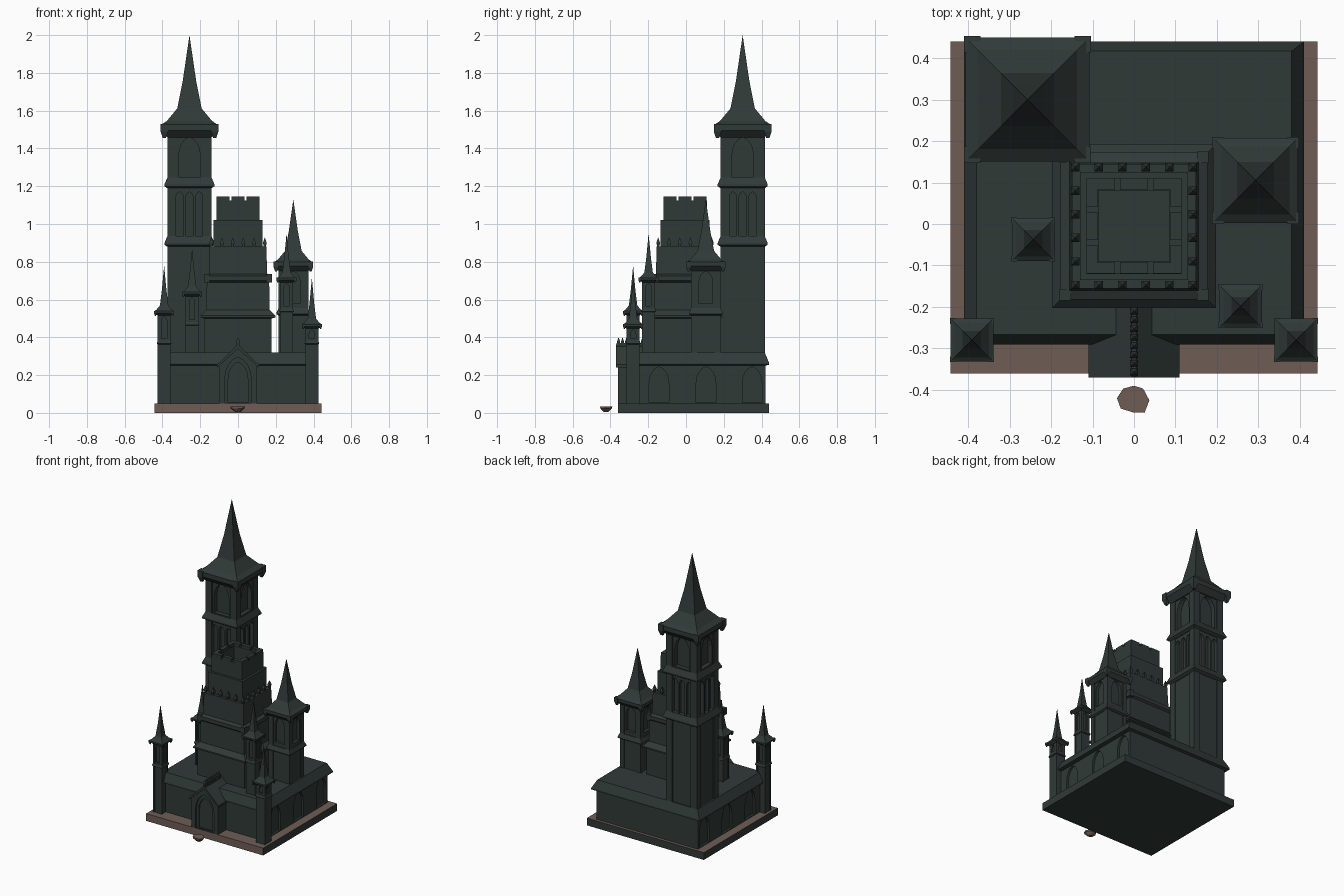
import bpy, bmesh, math
from mathutils import Vector, Matrix

if "Cube" in bpy.data.objects:
    bpy.data.objects.remove(bpy.data.objects["Cube"])


def material(name, rgb):
    m = bpy.data.materials.new(name)
    m.diffuse_color = (*rgb, 1)
    m.use_nodes = True
    m.node_tree.nodes["Principled BSDF"].inputs["Base Color"].default_value = m.diffuse_color
    return m


STONE = material("dark green stone", (0.030, 0.042, 0.039))
EARTH = material("brown earth", (0.156, 0.107, 0.089))


def finish(name, bm, mats=(STONE,)):
    bmesh.ops.recalc_face_normals(bm, faces=bm.faces)
    me = bpy.data.meshes.new(name)
    bm.to_mesh(me)
    bm.free()
    ob = bpy.data.objects.new(name, me)
    bpy.context.collection.objects.link(ob)
    for m in mats:
        me.materials.append(m)
    return ob


def add_loft(bm, cx, cy, rings):
    """Stack of rectangles (half x, half y, z), capped; zero size makes a tip."""
    prev = None
    for hx, hy, z in rings:
        if hx == 0:
            cur = [bm.verts.new((cx, cy, z))]
        else:
            cur = [bm.verts.new((cx + sx * hx, cy + sy * hy, z))
                   for sx, sy in ((-1, -1), (1, -1), (1, 1), (-1, 1))]
        if prev is None:
            bm.faces.new(cur)
        elif len(prev) > 1:
            for i in range(4):
                j = (i + 1) % 4
                top = [cur[j], cur[i]] if len(cur) == 4 else cur
                bm.faces.new([prev[i], prev[j]] + top)
        prev = cur
    if len(prev) == 4:
        bm.faces.new(prev)


def add_box(bm, cx, cy, hx, hy, z0, z1):
    add_loft(bm, cx, cy, [(hx, hy, z0), (hx, hy, z1)])


def loft(name, cx, cy, rings, mats=(STONE,)):
    bm = bmesh.new()
    add_loft(bm, cx, cy, rings)
    return finish(name, bm, mats)


def add_prism(bm, pts, origin, angle, d0, d1):
    """Extrude a profile (u, z) along the outward normal; angle 0 faces -y."""
    rot = Matrix.Rotation(angle, 3, 'Z')
    loops = [[bm.verts.new(Vector(origin) + rot @ Vector((u, -d, z))) for u, z in pts]
             for d in (d0, d1)]
    n = len(pts)
    bm.faces.new(loops[0])
    bm.faces.new(loops[1])
    for i in range(n):
        j = (i + 1) % n
        bm.faces.new((loops[0][i], loops[0][j], loops[1][j], loops[1][i]))


def arch(u, w, z0, z1):
    """Pointed arch outline of half width w."""
    rise = min(w * 1.7, (z1 - z0) * 0.6)
    pts = [(u - w, z0), (u + w, z0)]
    side = [(1, 0), (0.93, 0.35), (0.72, 0.65), (0.4, 0.87)]
    pts += [(u + w * a, z1 - rise + rise * b) for a, b in side]
    pts += [(u, z1)]
    pts += [(u - w * a, z1 - rise + rise * b) for a, b in reversed(side)]
    return pts


def carve(ob, cutter_bm):
    cutter = finish("arch_cutter", cutter_bm)
    mod = ob.modifiers.new("arches", 'BOOLEAN')
    mod.operation, mod.solver, mod.object = 'DIFFERENCE', 'EXACT', cutter
    bpy.context.view_layer.objects.active = ob
    bpy.ops.object.modifier_apply(modifier=mod.name)
    bpy.data.objects.remove(cutter)


def tower(name, x, y, h, z0, ze, he, tip, band, windows):
    """Square tower with string course, carved arches and swept spire."""
    s = he / 0.15
    c = h - 0.06 * h                       # recessed panel between the corner piers
    body = loft(name + "_body", x, y, [(c, c, z0), (c, c, ze)])
    cut = bmesh.new()
    for k in range(4):
        for u, w, a, b, depth in windows:
            add_prism(cut, arch(u, w, a, b), (x, y, 0), k * math.pi / 2, c - depth, c + 0.05)
    carve(body, cut)
    trim = bmesh.new()
    p = h * 0.2
    for sx in (-1, 1):
        for sy in (-1, 1):
            add_box(trim, x + sx * (h - p), y + sy * (h - p), p, p, z0, ze)
    for z in band:                         # sloped string courses
        add_loft(trim, x, y, [(h, h, z - .02 * s), (h * 1.13, h * 1.13, z - .01 * s),
                              (h * 1.13, h * 1.13, z), (h, h, z + .035 * s)])
    finish(name + "_piers", trim)
    roof = bmesh.new()
    e = he * 0.975
    add_loft(roof, x, y, [(h, h, ze - .04 * s), (e, e, ze - .005 * s), (e, e, ze + .025 * s),
                          (he * .78, he * .78, ze + .045 * s), (he * .42, he * .42, ze + .11 * s),
                          (he * .23, he * .23, ze + .11 * s + (tip - ze - .11 * s) * .38),
                          (0, 0, tip)])
    b = he * 0.13                          # corner blocks and brackets of the eaves
    for sx in (-1, 1):
        for sy in (-1, 1):
            add_loft(roof, x + sx * (he - b), y + sy * (he - b),
                     [(b * .4, b * .4, ze - .045 * s), (b, b, ze - .01 * s), (b, b, ze + .03 * s)])
    finish(name + "_spire", roof)


# Plinth: brown on top and front, stone elsewhere
plinth = loft("plinth", 0, 0.04, [(.443, .4, 0), (.443, .4, .05)], (STONE, EARTH))
for f in plinth.data.polygons:
    f.material_index = int(f.normal.z > .5 or f.normal.y < -.5)

# Lower hall with sloped eaves and blind arches on both sides
hall = loft("lower_hall", 0, .075, [(.385, .345, .045), (.385, .345, .25), (.41, .365, .255),
                                    (.41, .365, .265), (.38, .342, .32)])
cut = bmesh.new()
for side in (-1, 1):
    for yc in (-.143, .106, .35):
        add_prism(cut, arch(side * (yc - .075), .052, .055, .245), (0, .075, 0),
                  side * math.pi / 2, .37, .395)
carve(hall, cut)

# Towers and turrets
tower("great_tower", -.257, .30, .117, .3, 1.5, .153, 2.0, (.90, 1.21),
      [(u, .02, .93, 1.17, .02) for u in (-.052, 0, .052)] + [(0, .056, 1.25, 1.46, .03)])
tower("side_tower", .293, .105, .079, .3, .78, .105, 1.13, (.53,), [(0, .036, .58, .75, .02)])
for name, x, y, z0, ze, tip, bz in (
        ("left_corner_turret", -.391, -.28, .045, .53, .78, .37),
        ("right_corner_turret", .391, -.28, .045, .46, .715, .37),
        ("left_roof_turret", -.243, -.037, .3, .63, .87, .47),
        ("right_roof_turret", .257, -.198, .3, .705, .95, .54)):
    tower(name, x, y, .034, z0, ze, .053, tip, (bz,),
          [(0, .014, bz + .025, ze - .02, .008)])

# Stepped keep
KY = -.005
sq = lambda rows: [(h, h, z) for h, z in rows]
loft("keep", 0, KY, sq([(.178, .3), (.178, .50), (.198, .505), (.198, .515), (.168, .545),
                        (.165, .69), (.177, .70), (.177, .725), (.155, .735), (.15, .865),
                        (.15, .88), (.13, .88), (.13, 1.02), (.115, 1.02), (.115, 1.03)]))
knobs = bmesh.new()
for sx in (-1, 1):
    for sy in (-1, 1):
        add_box(knobs, sx * .166, KY + sy * .166, .014, .014, .69, .735)
finish("keep_corner_blocks", knobs)

# Hollow parapet with shallow notches
para = bmesh.new()
add_loft(para, 0, KY, sq([(.086, 1.03), (.115, 1.03), (.115, 1.125), (.086, 1.125)]))
bmesh.ops.delete(para, geom=[f for f in para.faces if all(abs(abs(v.co.x) - .086) < .001
                 for v in f.verts) and f.calc_center_median().z > 1.1], context='FACES_ONLY')
para.verts.ensure_lookup_table()
v = list(para.verts)
for i in range(4):
    para.faces.new((v[i], v[(i + 1) % 4], v[12 + (i + 1) % 4], v[12 + i]))
finish("keep_parapet", para)
merlons = bmesh.new()
for k in range(4):
    for u, w in ((-.08, .034), (0, .034), (.08, .034)):
        add_prism(merlons, [(u - w, 1.12), (u + w, 1.12), (u + w, 1.145), (u - w, 1.145)],
                  (0, KY, 0), k * math.pi / 2, .088, .1145)
finish("merlons", merlons)

# Row of diamond finials around the upper ledge
fin = bmesh.new()
for k in range(4):
    rot = Matrix.Rotation(k * math.pi / 2, 3, 'Z')
    for i in range(6):
        p = rot @ Vector((-.142 + i * .0568, -.142, 0))
        add_loft(fin, p.x, p.y + KY, [(.003, .003, .87), (.010, .010, .9), (0, 0, .93)])
finish("ledge_finials", fin)

# Gabled entrance porch
porch_bm = bmesh.new()
add_prism(porch_bm, [(-.1, .045), (.1, .045), (.1, .25), (0, .345), (-.1, .25)], (0, 0, 0), 0, .25, .36)
porch = finish("porch", porch_bm)
cut = bmesh.new()
add_prism(cut, arch(0, .07, .052, .295), (0, 0, 0), 0, .34, .4)
carve(porch, cut)
door = bmesh.new()                         # stepped inner arch
add_prism(door, arch(0, .07, .05, .295), (0, 0, 0), 0, .335, .35)
inner = finish("doorway", door)
cut = bmesh.new()
add_prism(cut, arch(0, .052, .056, .268), (0, 0, 0), 0, .338, .4)
carve(inner, cut)
roof = bmesh.new()
add_prism(roof, [(-.11, .24), (-.11, .255), (0, .362), (.11, .255), (.11, .24), (0, .34)],
          (0, 0, 0), 0, .17, .37)
finish("porch_roof", roof)
crest = bmesh.new()
add_box(crest, 0, -.285, .006, .083, .345, .37)
for i in range(8):
    add_loft(crest, 0, -.357 + i * .021, [(.010, .008, .35), (.010, .008, .378), (0, 0, .4)])
finish("porch_crest", crest)

# Loose rock in front
rock = bmesh.new()
outline = [(-.041, -.42), (-.026, -.397), (0, -.39), (.022, -.397), (.037, -.425), (.026, -.454),
           (0, -.455), (-.032, -.445)]
for z, s in ((.035, 1), (.024, .95), (.006, .4)):
    for x, y in outline:
        rock.verts.new((x * s, -.424 + (y + .424) * s, z))
bmesh.ops.convex_hull(rock, input=rock.verts)
finish("rock", rock, (EARTH,))
